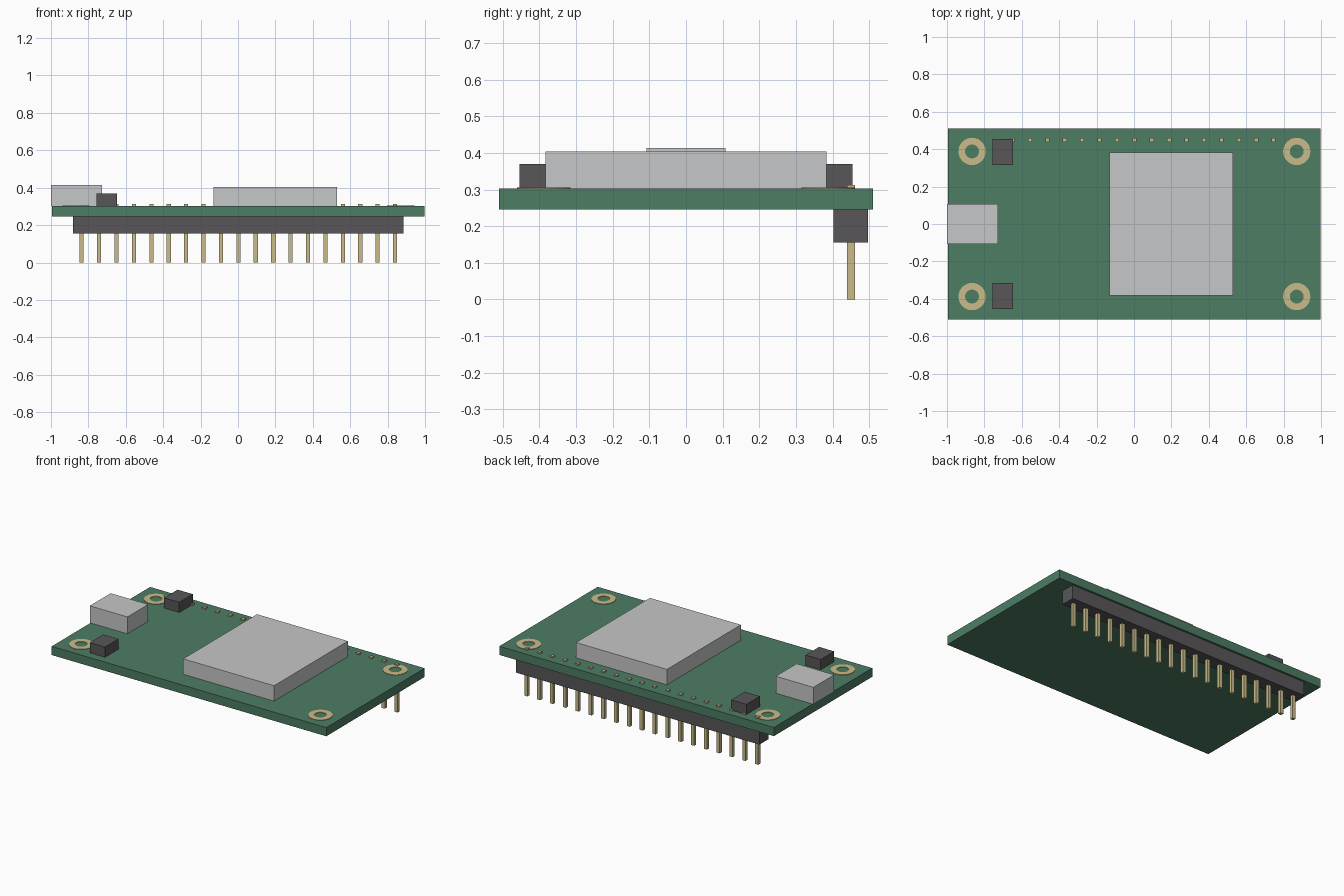
import bpy
import bmesh
from math import cos, sin, tau

cube = bpy.data.objects.get("Cube")
if cube:
    bpy.data.objects.remove(cube, do_unlink=True)


def material(name, rgb):
    mat = bpy.data.materials.new(name)
    mat.use_nodes = True
    color = (*rgb, 1.0)
    mat.diffuse_color = color
    bsdf = next(n for n in mat.node_tree.nodes if n.type == 'BSDF_PRINCIPLED')
    bsdf.inputs["Base Color"].default_value = color
    return mat


GREEN = material("board_green", (0.074, 0.205, 0.127))
GOLD = material("pale_gold", (0.59, 0.50, 0.255))
SILVER = material("light_grey", (0.565, 0.57, 0.58))
DARK = material("dark_grey", (0.098, 0.093, 0.098))


def finish(name, bm, mat):
    bmesh.ops.recalc_face_normals(bm, faces=bm.faces)
    mesh = bpy.data.meshes.new(name)
    bm.to_mesh(mesh)
    bm.free()
    mesh.materials.append(mat)
    obj = bpy.data.objects.new(name, mesh)
    bpy.context.scene.collection.objects.link(obj)
    return obj


def box(name, x, y, z, mat):
    """Box spanning the given (low, high) range on each axis."""
    bm = bmesh.new()
    bmesh.ops.create_cube(bm, size=1)
    for v in bm.verts:
        v.co = [(r[0] + r[1]) / 2 + c * (r[1] - r[0])
                for r, c in zip((x, y, z), v.co)]
    return finish(name, bm, mat)


def ring(name, x, y, z, inner, outer, height, mat, sides=32):
    """Flat washer made by spinning a rectangular section."""
    bm = bmesh.new()
    section = [(inner, z), (outer, z), (outer, z + height), (inner, z + height)]
    loops = []
    for i in range(sides):
        a = tau * i / sides
        loops.append([bm.verts.new((x + r * cos(a), y + r * sin(a), h))
                      for r, h in section])
    for i in range(sides):
        p, q = loops[i], loops[(i + 1) % sides]
        for k in range(4):
            m = (k + 1) % 4
            bm.faces.new((p[k], p[m], q[m], q[k]))
    return finish(name, bm, mat)


BOTTOM, TOP = 0.246, 0.303
CENTER = 0.002

# Circuit board
box("circuit_board", (-0.995, 0.998), (-0.51, 0.51), (BOTTOM, TOP), GREEN)

# Shielded module and edge connector
box("shielded_module", (-0.13, 0.53), (-0.383, 0.383), (TOP, 0.404), SILVER)
box("edge_connector", (-1.0, -0.727), (-0.108, 0.108), (TOP, 0.414), SILVER)

# Push buttons and mounting rings, mirrored front to back
for side, sy in (("front", -1), ("back", 1)):
    y = sorted((sy * 0.315, sy * 0.455))
    box(side + "_button", (-0.757, -0.647), y, (TOP, 0.37), DARK)
    for end, sx in (("right", -1), ("left", 1)):
        ring(f"{side}_{end}_mounting_ring", CENTER + sx * 0.868, sy * 0.388,
             TOP, 0.037, 0.073, 0.003, GOLD)

# Pin header under the back edge
box("pin_header", (-0.881, 0.885), (0.403, 0.497), (0.155, BOTTOM), DARK)
PINS, PITCH, HALF = 19, 0.0931, 0.011
for i in range(PINS):
    x = CENTER + (i - (PINS - 1) / 2) * PITCH
    box(f"header_pin_{i + 1}", (x - HALF, x + HALF),
        (0.45 - HALF, 0.45 + HALF), (0.0, 0.312), GOLD)
